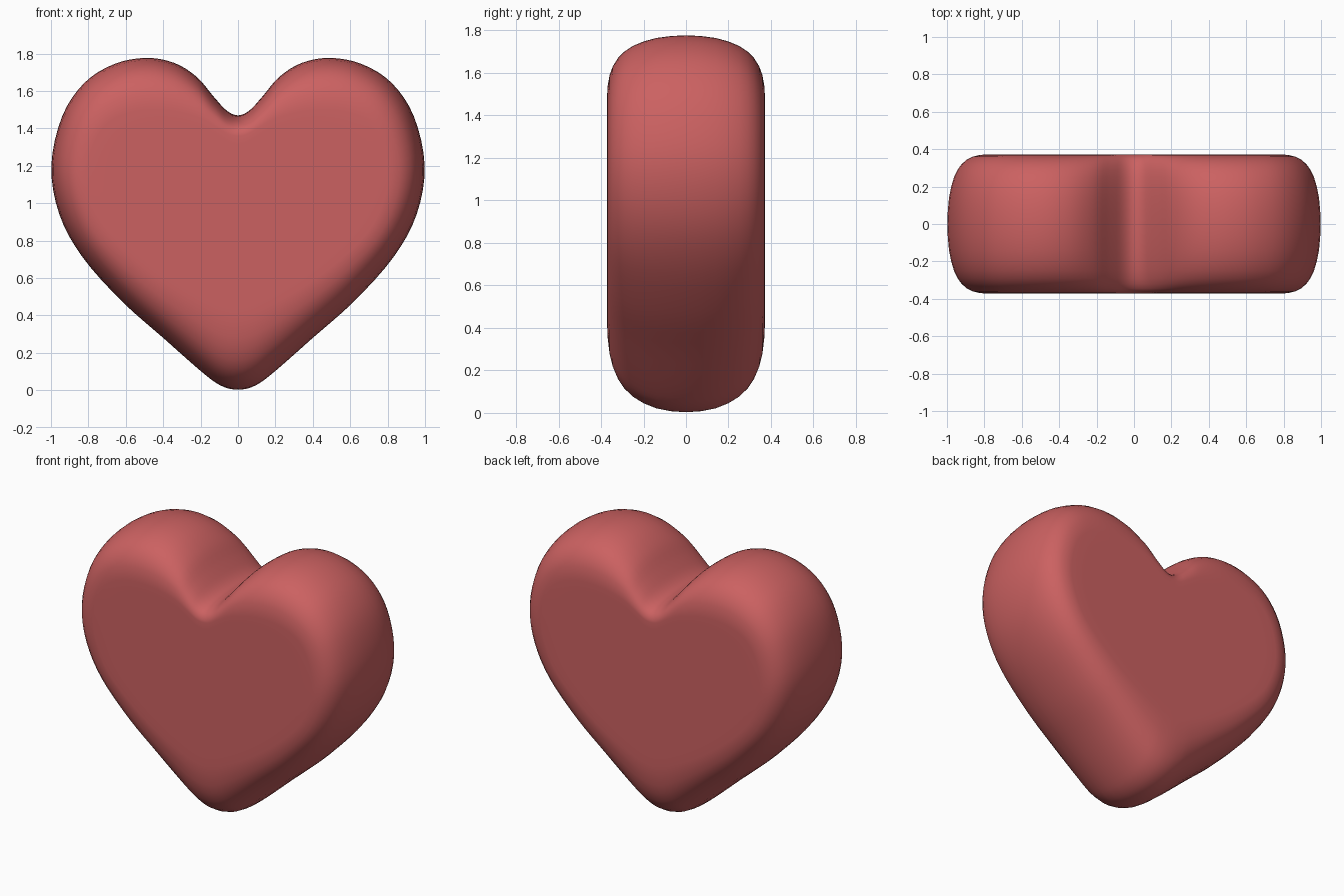
import bpy, bmesh
from mathutils import Vector

if "Cube" in bpy.data.objects:
    bpy.data.objects.remove(bpy.data.objects["Cube"])

# Right half of the heart, cleft to tip: widest outline and flat-face outline (x, z)
OUTER = [(0, 1.47), (.06, 1.495), (.13, 1.57), (.22, 1.675), (.34, 1.75), (.49, 1.777),
         (.66, 1.745), (.82, 1.645), (.94, 1.465), (.998, 1.2), (.955, .94), (.83, .71),
         (.62, .475), (.4, .28), (.19, .095), (.09, .024), (0, .003)]
INNER = [(0, 1.36), (.05, 1.37), (.11, 1.405), (.2, 1.455), (.33, 1.49), (.46, 1.5),
         (.58, 1.485), (.69, 1.435), (.765, 1.33), (.8, 1.17), (.78, 1.02), (.69, .84),
         (.5, .66), (.31, .53), (.14, .445), (.065, .42), (0, .41)]
# (depth, blend from outer to inner outline) of the rounded edge
EDGE = [(0, 0), (.07, .012), (.14, .045), (.2, .105), (.25, .18), (.29, .275),
        (.32, .385), (.345, .53), (.36, .68), (.369, .87), (.371, 1)]
STEPS = 4


def smooth_loop(half):
    """Mirror the half outline and round it with a closed Catmull-Rom curve."""
    pts = [Vector(p) for p in half]
    pts += [Vector((-x, z)) for x, z in half[-2:0:-1]]
    n, out = len(pts), []
    for i in range(n):
        a, b, c, d = (pts[(i + k) % n] for k in (-1, 0, 1, 2))
        for s in range(STEPS):
            t = s / STEPS
            out.append(.5 * (2 * b + (c - a) * t + (2 * a - 5 * b + 4 * c - d) * t * t
                             + (3 * b - a - 3 * c + d) * t ** 3))
    return out


outer, inner = smooth_loop(OUTER), smooth_loop(INNER)
core = [Vector((p.x * .88, 1 + (p.y - 1) * .88)) for p in inner]

# Rings from the front face to the back face
sections = [(-.371, core)]
for y, t in [(-y, t) for y, t in EDGE[:0:-1]] + EDGE:
    sections.append((y, [o.lerp(i, t) for o, i in zip(outer, inner)]))
sections.append((.371, core))

bm = bmesh.new()
rings = [[bm.verts.new((p.x, y, p.y)) for p in loop] for y, loop in sections]
for r0, r1 in zip(rings, rings[1:]):
    for i in range(len(r0)):
        j = (i + 1) % len(r0)
        bm.faces.new((r0[i], r0[j], r1[j], r1[i]))
bm.faces.new(rings[0])
bm.faces.new(rings[-1])
bmesh.ops.recalc_face_normals(bm, faces=bm.faces[:])
for f in bm.faces:
    f.smooth = True

mesh = bpy.data.meshes.new("heart")
bm.to_mesh(mesh)
bm.free()
heart = bpy.data.objects.new("heart", mesh)
bpy.context.collection.objects.link(heart)

mat = bpy.data.materials.new("soft_red")
mat.diffuse_color = (.6, .12, .12, 1)
mat.use_nodes = True
mat.node_tree.nodes["Principled BSDF"].inputs["Base Color"].default_value = mat.diffuse_color
mesh.materials.append(mat)
